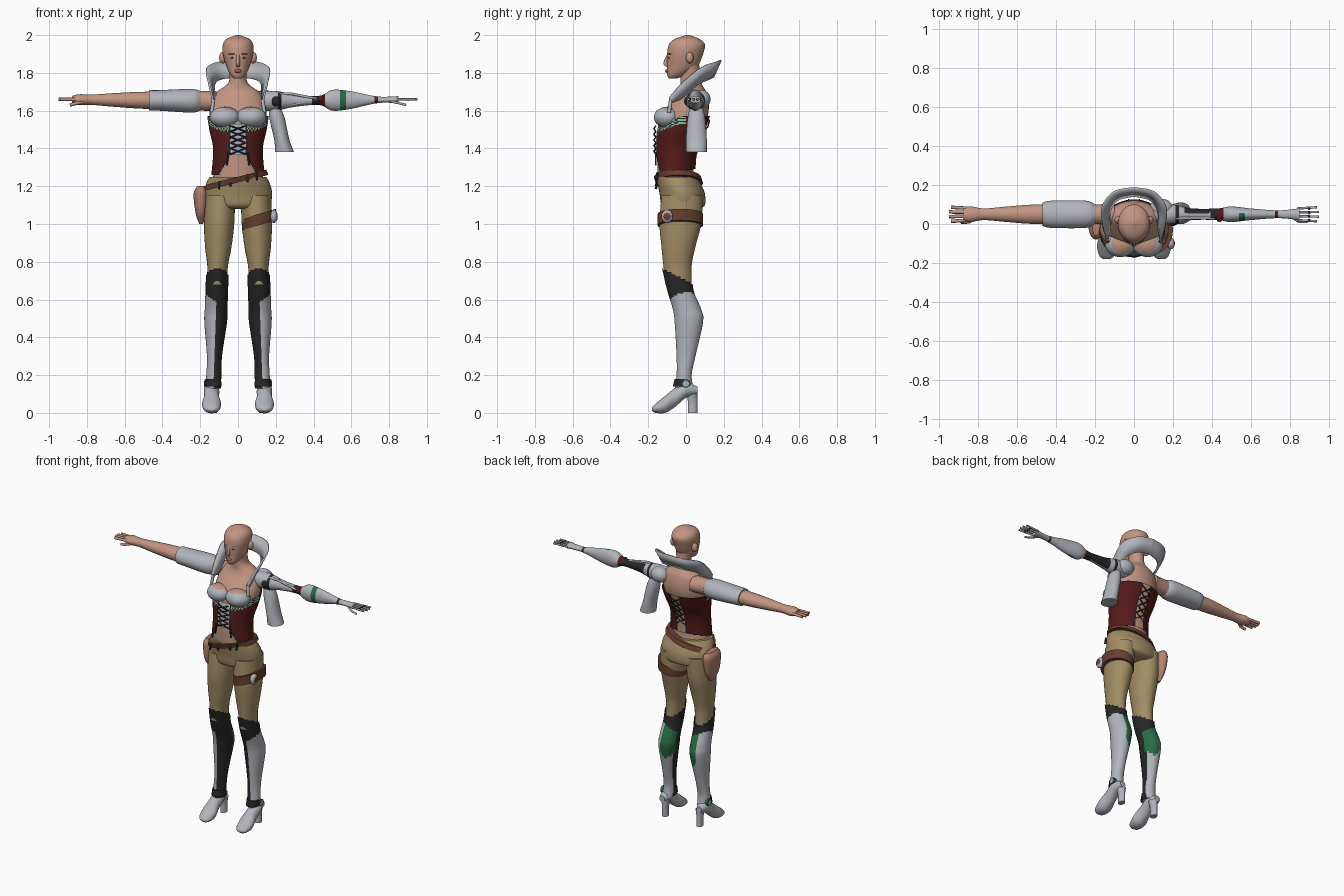
import bpy, bmesh, math
from mathutils import Vector

default_cube = bpy.data.objects.get("Cube")
if default_cube:
    bpy.data.objects.remove(default_cube, do_unlink=True)

COLOURS = {"skin": (.54, .3, .22), "pale_grey": (.44, .46, .5), "tan": (.36, .27, .13),
           "dark_red": (.09, .01, .01), "black": (.02, .02, .02), "brown": (.14, .05, .03),
           "green": (.02, .15, .06), "pouch_pink": (.46, .22, .16), "mint": (.3, .6, .4),
           "lip": (.35, .12, .09)}
MATERIALS = {}
for label, rgb in COLOURS.items():
    material = bpy.data.materials.new(label)
    material.use_nodes = True
    material.diffuse_color = (*rgb, 1)
    material.node_tree.nodes["Principled BSDF"].inputs["Base Color"].default_value = (*rgb, 1)
    MATERIALS[label] = material


def spline(points, steps):
    """Smooth path through tuples of any length."""
    vectors = [Vector(point) for point in points]
    vectors = [vectors[0]] + vectors + [vectors[-1]]
    path = []
    for before, start, end, after in zip(vectors, vectors[1:], vectors[2:], vectors[3:]):
        leave, arrive = (end - before) / 2, (after - start) / 2
        for step in range(steps):
            t = step / steps
            ease = t * t * (3 - 2 * t)
            path.append(start.lerp(end, ease) + leave * t * (1 - t) ** 2 - arrive * t * t * (1 - t))
    return path + [vectors[-1]]


def finish(bm, name, colour, paint=None):
    """Turn a bmesh into an object; paint gives a colour per face, or None to cut it."""
    bmesh.ops.recalc_face_normals(bm, faces=bm.faces)
    bm.normal_update()
    used, cut = [colour], []
    for face in bm.faces:
        face.smooth = True
        choice = paint(face.calc_center_median(), face.normal) if paint else colour
        if choice is None:
            cut.append(face)
            continue
        if choice not in used:
            used.append(choice)
        face.material_index = used.index(choice)
    bmesh.ops.delete(bm, geom=cut, context='FACES')
    mesh = bpy.data.meshes.new(name)
    bm.to_mesh(mesh)
    bm.free()
    for label in used:
        mesh.materials.append(MATERIALS[label])
    mesh.set_sharp_from_angle(angle=math.radians(50))
    result = bpy.data.objects.new(name, mesh)
    bpy.context.collection.objects.link(result)
    return result


def loft(name, colour, axis, rings, mid=0, side=1, paint=None, sides=40, steps=8, tilt=0):
    """Rings are (position on axis, half width, low, high); mid is a value or a rule."""
    bm = bmesh.new()
    loops = []
    for position, half, low, high in spline(rings, steps):
        centre = mid(position) if callable(mid) else mid
        loop = []
        for k in range(sides):
            angle = math.tau * k / sides
            u = centre + half * math.cos(angle)
            v = (low + high) / 2 + (high - low) / 2 * math.sin(angle)
            x, y, z = {'x': (position, u, v), 'y': (u, position, v), 'z': (u, v, position)}[axis]
            loop.append(bm.verts.new((x * side, y, z + tilt * x)))
        loops.append(loop)
    for lower_loop, upper_loop in zip(loops, loops[1:]):
        for k in range(sides):
            bm.faces.new((lower_loop[k - 1], lower_loop[k], upper_loop[k], upper_loop[k - 1]))
    bm.faces.new(loops[0])
    bm.faces.new(loops[-1])
    return finish(bm, name, colour, paint)


def limb(name, colour, sections, **options):
    """Outstretched arm piece; sections are (x, half depth, half height)."""
    height = 1.65
    rings = [(x, depth, height - tall, height + tall + x * .02) for x, depth, tall in sections]
    loft(name, colour, 'x', rings, mid=.05, **options)


def ball(name, colour, centre, size, paint=None):
    bm = bmesh.new()
    bmesh.ops.create_uvsphere(bm, u_segments=32, v_segments=20, radius=1)
    for vert in bm.verts:
        vert.co = Vector(centre) + vert.co * Vector(size)
    finish(bm, name, colour, paint)


def tube(name, colour, points, radius):
    curve = bpy.data.curves.new(name, 'CURVE')
    curve.dimensions = '3D'
    curve.bevel_depth, curve.bevel_resolution, curve.use_fill_caps = radius, 2, True
    line = curve.splines.new('POLY')
    line.points.add(len(points) - 1)
    for dot, point in zip(line.points, points):
        dot.co = (*point, 1)
    curve.materials.append(MATERIALS[colour])
    bpy.context.collection.objects.link(bpy.data.objects.new(name, curve))


# Head and face
loft("head", "skin", 'z', [(1.77, .02, -.09, -.05), (1.79, .04, -.1, 0), (1.83, .06, -.1, .06), (1.9, .08, -.1, .09),
                           (1.95, .08, -.09, .1), (1.98, .06, -.06, .07), (2, .01, 0, .02)])
loft("nose", "skin", 'z', [(1.9, .01, -.1, -.08), (1.85, .01, -.12, -.08), (1.83, .01, -.1, -.08)])
ball("lips", "lip", (0, -.1, 1.81), (.02, .01, .01))
for side, tag in ((1, "left"), (-1, "right")):
    ball(tag + "_ear", "skin", (side * .08, .02, 1.88), (.02, .02, .03))
    ball(tag + "_eye", "pale_grey", (side * .03, -.09, 1.88), (.01, .006, .005),
         lambda spot, normal: "black" if abs(abs(spot.x) - .03) < .004 else "pale_grey")
    tube(tag + "_brow", "lip", [(side * .02, -.1, 1.9), (side * .05, -.08, 1.9)], .002)

# Torso, with the corset as a thicker shell of the same shape
body = [(1.18, .15, -.14, .07), (1.26, .13, -.15, .04), (1.4, .12, -.15, .05), (1.5, .14, -.14, .09),
        (1.6, .15, -.11, .12), (1.69, .12, -.04, .11), (1.75, .05, -.03, .08), (1.84, .05, -.03, .07)]
loft("torso", "skin", 'z', body)


def corset_paint(spot, normal):
    """Cut the outline, open the laced gaps, add dark edging and a lattice trim."""
    across, front = abs(spot.x), spot.y < 0
    top = min(1.57, 1.58 + spot.y * .35)
    bottom = 1.26 + max(0, spot.y + .08) * .25
    gap = .04 + max(0, 1.37 - spot.z) * .55 if front else .03
    if not bottom < spot.z < top:
        return None
    if across < gap:
        if front:
            return "pale_grey" if spot.z > 1.37 else None
        return "skin"
    if front and across > .05 and top - spot.z < .04:
        return "mint" if (int(across * 130) + int(spot.z * 130)) % 2 else "black"
    edge = min(across - gap, spot.z - bottom, top - spot.z)
    return "black" if edge < .01 else "dark_red"


margin = .012
shell = [(z, half + margin, low - margin, high + margin) for z, half, low, high in body]
loft("corset", "dark_red", 'z', shell, paint=corset_paint, sides=140, steps=20)
for side in (1, -1):
    for row in range(5):
        z = 1.37 + row * .03
        tube("front_lace", "black", [(-side * .04, -.16, z), (0, -.17, z + .015), (side * .04, -.16, z + .03)], .004)
    for row in range(6):
        z = 1.31 + row * .04
        y = z * .4 - .49
        tube("back_lace", "black", [(-side * .03, y, z), (side * .03, y + .01, z + .04)], .004)
    tube("lace_end", "black", [(side * .05, -.16, 1.38), (side * .06, -.16, 1.31)], .005)
    ball("bust_cup", "pale_grey", (side * .07, -.1, 1.565), (.08, .07, .056),
         lambda spot, normal: "pale_grey" if spot.z < 1.6 + abs(spot.x) * .1 else "skin")

# High collar, open at the front
upper = spline([(0, .18, 1.87), (.1, .16, 1.86), (.16, .08, 1.83), (.15, -.02, 1.75), (.13, -.09, 1.67)], 8)
lower = spline([(0, .14, 1.78), (.08, .12, 1.77), (.12, .06, 1.74), (.12, -.02, 1.67), (.13, -.08, 1.64)], 8)
collar_mesh = bmesh.new()
edges = [[collar_mesh.verts.new(point) for point in row] for row in (lower, upper)]
for a, b, c, d in zip(edges[0], edges[0][1:], edges[1][1:], edges[1]):
    collar_mesh.faces.new((a, b, c, d))
collar = finish(collar_mesh, "collar", "pale_grey")
collar.modifiers.new("mirror", 'MIRROR')
collar.modifiers.new("thickness", 'SOLIDIFY').thickness = .01
for side in (1, -1):
    tube("collar_strap", "pale_grey", [(side * .13, -.08, 1.66), (side * .14, -.09, 1.59)], .01)

# Right arm with a puffed sleeve
limb("right_arm", "skin", [(.1, .06, .05), (.2, .05, .05), (.5, .05, .04), (.65, .04, .03),
                           (.77, .03, .02), (.84, .04, .02), (.88, .03, .01)], side=-1)
limb("right_sleeve", "pale_grey", [(.2, .05, .05), (.25, .07, .06), (.42, .07, .05), (.47, .06, .05)], side=-1)


def arm_paint(spot, normal):
    if .43 < spot.x < .46 or .72 < spot.x < .74:
        return "dark_red"
    if .26 < spot.x < .39 and normal.y > .2 or .39 < spot.x < .43 or abs(spot.x - .22) < .01:
        return "black"
    return "green" if .54 < spot.x < .57 and normal.y < .2 else "pale_grey"


# Mechanical left arm with joints, rods and a loose hanging sleeve
limb("mechanical_arm", "pale_grey", [(.1, .05, .05), (.2, .05, .05), (.3, .03, .03), (.43, .03, .02), (.5, .04, .05),
                                     (.6, .03, .04), (.74, .02, .01), (.85, .03, .01)], paint=arm_paint, steps=16)
ball("shoulder_shell", "pale_grey", (.14, .08, 1.66), (.06, .05, .05))
ball("shoulder_joint", "black", (.2, .02, 1.65), (.03, .03, .03))
ball("elbow_joint", "dark_red", (.44, .04, 1.66), (.02, .03, .02))
for z in (1.63, 1.69):
    tube("arm_rod", "pale_grey", [(.16, .03, z), (.28, .03, z), (.43, .03, 1.66)], .007)
loft("hanging_sleeve", "pale_grey", 'z', [(1.64, .02, .03, .08), (1.57, .04, .01, .1), (1.45, .04, 0, .11), (1.38, .05, 0, .11)],
     mid=lambda z: .55 - z * .22)

# Fingers and thumbs
for side, tag, colour, thick in ((-1, "right", "skin", .009), (1, "left", "pale_grey", .006)):
    for finger in range(4):
        y = .02 + finger * .02
        tip = .95 if finger in (1, 2) else .94
        tube(f"{tag}_finger_{finger}", colour, [(side * .84, y, 1.66), (side * tip, y * 1.2 - .01, 1.66)], thick)
        if side > 0:
            ball(f"knuckle_{finger}", "black", (.9, y, 1.66), (.007, .008, .008))
    tube(tag + "_thumb", colour, [(side * .8, .04, 1.65), (side * .85, .01, 1.64), (side * .89, .01, 1.63)], thick)

# Trousers
loft("trouser_hips", "tan", 'z', [(1.08, .13, -.1, .07), (1.1, .17, -.13, .1), (1.16, .18, -.14, .1),
                                  (1.21, .17, -.15, .08), (1.25, .15, -.16, .06)])


def leg_line(z):
    return .135 - z * .035


def boot_paint(spot, normal, side):
    """Slanted dark knee top, green inner calf, dark strip along the inner shin."""
    outward = normal.x * side
    angle = math.degrees(math.atan2(normal.y, outward))
    if spot.z > .7 - spot.y / 2:
        return None
    if spot.z > .61 + spot.y / 4 + outward * .03:
        return "black"
    if spot.z > .41 + abs(outward + .4) * .05 and 70 < angle < 170:
        return "green"
    return "black" if angle < -92 or angle > 160 else "pale_grey"


# Legs, heeled boots and ankle discs
for side, tag in ((1, "left"), (-1, "right")):
    loft(tag + "_trouser_leg", "tan", 'z', [(1.15, .08, -.13, .09), (1, .08, -.14, .08), (.88, .07, -.13, .05),
                                            (.78, .055, -.12, .03), (.68, .05, -.11, .03)], mid=leg_line, side=side)
    loft(tag + "_boot", "pale_grey", 'z', [(.78, .06, -.13, .03), (.65, .06, -.1, .04), (.55, .06, -.07, .08), (.48, .06, -.06, .09),
                                           (.3, .04, -.05, .05), (.2, .04, -.05, .03), (.13, .04, -.06, .04)], mid=leg_line,
         side=side, paint=lambda spot, normal: boot_paint(spot, normal, side), sides=72, steps=12)
    loft(tag + "_shoe", "pale_grey", 'y', [(-.18, .02, .01, .03), (-.16, .04, 0, .05), (-.11, .05, 0, .09), (-.06, .04, .03, .13),
                                           (0, .04, .08, .16), (.06, .02, .1, .14)], mid=.14, side=side)
    loft(tag + "_heel", "pale_grey", 'z', [(0, .02, .01, .06), (.06, .02, .01, .06), (.11, .03, 0, .06)], mid=.13, side=side)
    loft(tag + "_ankle_cuff", "black", 'z', [(.14, .042, -.07, .02), (.18, .041, -.06, .02)], mid=.13, side=side)
    for part, colour, radius, reach in (("disc", "green", .023, .178), ("disc_cap", "pale_grey", .015, .18)):
        loft(f"{tag}_ankle_{part}", colour, 'x', [(x, radius, .155 - radius, .155 + radius) for x in (.16, reach)], side=side)

# Belts, buckle, clips and hip pouch
loft("hip_belt", "brown", 'z', [(1.22, .17, -.16, .09), (1.25, .16, -.17, .08)], mid=-.01, tilt=.25)
loft("thigh_belt", "brown", 'z', [(.96, .09, -.15, .09), (1.02, .09, -.15, .09)], mid=.11, tilt=.3)
ball("thigh_buckle", "pale_grey", (.19, -.1, 1.04), (.02, .03, .035),
     lambda spot, normal: "brown" if (spot - Vector((.21, -.1, 1.04))).length < .02 else "pale_grey")
for x in (-.1, -.04, .05, .1):
    tube("belt_clip", "black", [(x, -.15, 1.25 + x / 4), (x, -.16, 1.21 + x / 4)], .006)
loft("hip_pouch", "pouch_pink", 'z', [(1.2, .02, -.06, .06), (1.16, .04, -.08, .08), (1.06, .03, -.07, .06), (1, .01, -.03, .02)], mid=-.195)
